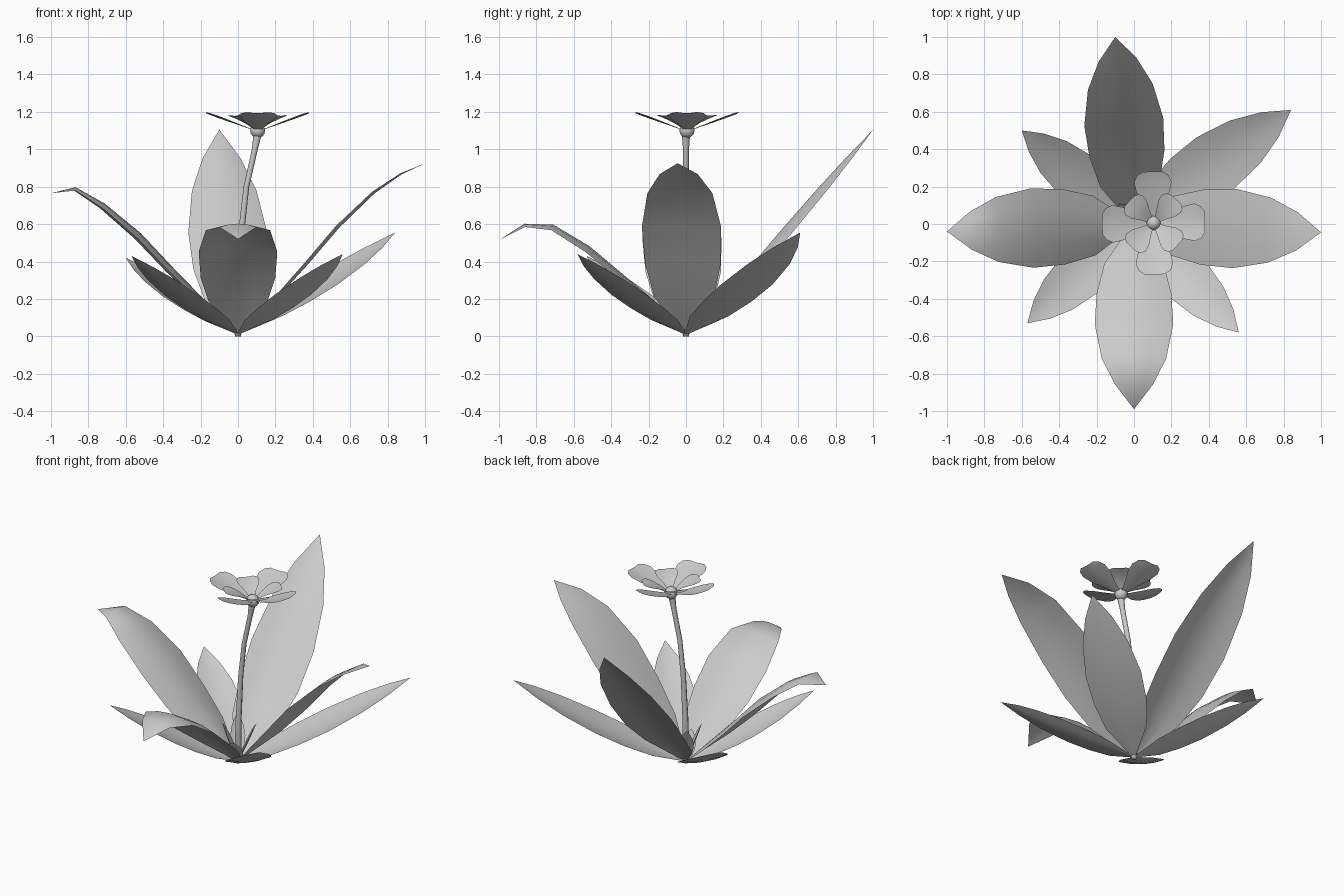
import bpy, bmesh, math
from mathutils import Vector

if "Cube" in bpy.data.objects:
    bpy.data.objects.remove(bpy.data.objects["Cube"])

grey = bpy.data.materials.new("plain_grey")
grey.use_nodes = True
grey.diffuse_color = (0.6, 0.6, 0.6, 1)
grey.node_tree.nodes["Principled BSDF"].inputs["Base Color"].default_value = (0.6, 0.6, 0.6, 1)


def finish(name, bm):
    bmesh.ops.remove_doubles(bm, verts=bm.verts, dist=0.0005)
    mesh = bpy.data.meshes.new(name)
    bm.to_mesh(mesh)
    bm.free()
    mesh.materials.append(grey)
    for p in mesh.polygons:
        p.use_smooth = True
    obj = bpy.data.objects.new(name, mesh)
    bpy.context.scene.collection.objects.link(obj)
    return obj


def blade(name, path, widths, cup):
    """Sheet along a midrib; positive cup lifts the edges, negative drops them."""
    path = [Vector(p) for p in path]
    run = path[-1] - path[0]
    side = Vector((-run.y, run.x, 0)).normalized()
    bm = bmesh.new()
    rows = []
    for i, (p, w) in enumerate(zip(path, widths)):
        along = path[min(i + 1, len(path) - 1)] - path[max(i - 1, 0)]
        up = along.cross(side).normalized()
        rows.append([bm.verts.new(p + side * w * s + up * cup * w * (s * s - 0.4))
                     for s in (-1, -0.5, 0, 0.5, 1)])
    for a, b in zip(rows, rows[1:]):
        for k in range(4):
            bm.faces.new((a[k], a[k + 1], b[k + 1], b[k]))
    return finish(name, bm)


LEAF = (0.05, 0.75, 0.95, 1.0, 0.82, 0.48, 0)
STEPS = (0, 0.2, 0.36, 0.53, 0.72, 0.87, 1)


def leaf(name, tip, heights, half_width, cup, bend=0.0):
    """Leaf from the crown to a tip; bend shifts the middle sideways."""
    x, y = tip
    path = []
    for u, z in zip(STEPS, heights):
        b = bend * math.sin(math.pi * u)
        path.append((x * u - y * b, y * u + x * b, z))
    blade(name, path, [w * half_width for w in LEAF], cup)


# Four long leaves
leaf("front_leaf", (0, -0.99), (0.01, 0.2, 0.33, 0.47, 0.585, 0.595, 0.52), 0.21, -0.18)
leaf("left_leaf", (1, -0.045), (0.01, 0.21, 0.39, 0.59, 0.77, 0.87, 0.925), 0.212, -0.06)
leaf("right_leaf", (-1, -0.04), (0.01, 0.2, 0.36, 0.54, 0.7, 0.79, 0.765), 0.212, -0.18)
leaf("back_leaf", (-0.1, 1.0), (0.01, 0.21, 0.37, 0.57, 0.79, 0.96, 1.105), 0.212, -0.18)

# Four shorter diagonal leaves, curling upward
for name, tip, top, width, bend in (
        ("back_left_leaf", (0.84, 0.61), 0.555, 0.17, 0.008),
        ("back_right_leaf", (-0.6, 0.5), 0.42, 0.135, 0),
        ("front_left_leaf", (0.56, -0.58), 0.44, 0.135, 0),
        ("front_right_leaf", (-0.57, -0.53), 0.43, 0.135, 0)):
    leaf(name, tip, [0.01 + (top - 0.01) * (0.75 * u + 0.25 * u * u) for u in STEPS],
         width, 0.15, bend)

# Small young leaves around the stem
for i, (tip, top) in enumerate((((-0.08, 0.11), 0.27), ((0.1, 0.05), 0.27),
                                ((0.03, -0.1), 0.18), ((-0.08, -0.05), 0.26))):
    leaf(f"young_leaf_{i + 1}", tip, [0.01 + (top - 0.01) * u for u in STEPS], 0.045, 0.3)

# Stem: tapered bent tube
bm = bmesh.new()
rings = []
for x, z, r in ((0, 0, 0.015), (0, 0.03, 0.022), (0.005, 0.3, 0.018), (0.02, 0.58, 0.016),
                (0.045, 0.8, 0.015), (0.09, 1.0, 0.016), (0.105, 1.08, 0.022)):
    rings.append([bm.verts.new((x + r * math.cos(a), r * math.sin(a), z))
                  for a in (k * math.tau / 8 for k in range(8))])
for a, b in zip(rings, rings[1:]):
    for k in range(8):
        bm.faces.new((a[k], a[(k + 1) % 8], b[(k + 1) % 8], b[k]))
bm.faces.new(rings[0][::-1])
finish("stem", bm)

# Flower heart
CENTRE = Vector((0.105, 0.005, 1.1))
bm = bmesh.new()
bmesh.ops.create_uvsphere(bm, u_segments=12, v_segments=8, radius=0.04)
finish("flower_heart", bm).location = CENTRE


def petal(name, angle, length, rise, half_width, curl):
    """Blunt petal; curl makes it rise early and level out at the tip."""
    d = Vector((math.cos(angle), math.sin(angle), 0))
    path = [CENTRE + d * length * u
            + Vector((0, 0, rise * ((1 + curl) * u - curl * u * u) - 0.005))
            for u in (0.06, 0.35, 0.6, 0.8, 0.93, 1)]
    blade(name, path, [half_width * w for w in (0.15, 0.5, 0.88, 1, 0.85, 0.55)], 0.1)


# Two whorls of four petals
for k in range(4):
    turn = k * math.pi / 2
    petal(f"outer_petal_{k + 1}", turn + 0.02, 0.275, 0.1, 0.1, 0)
    petal(f"inner_petal_{k + 1}", turn + 0.83, 0.175, 0.085, 0.07, 0.7)
